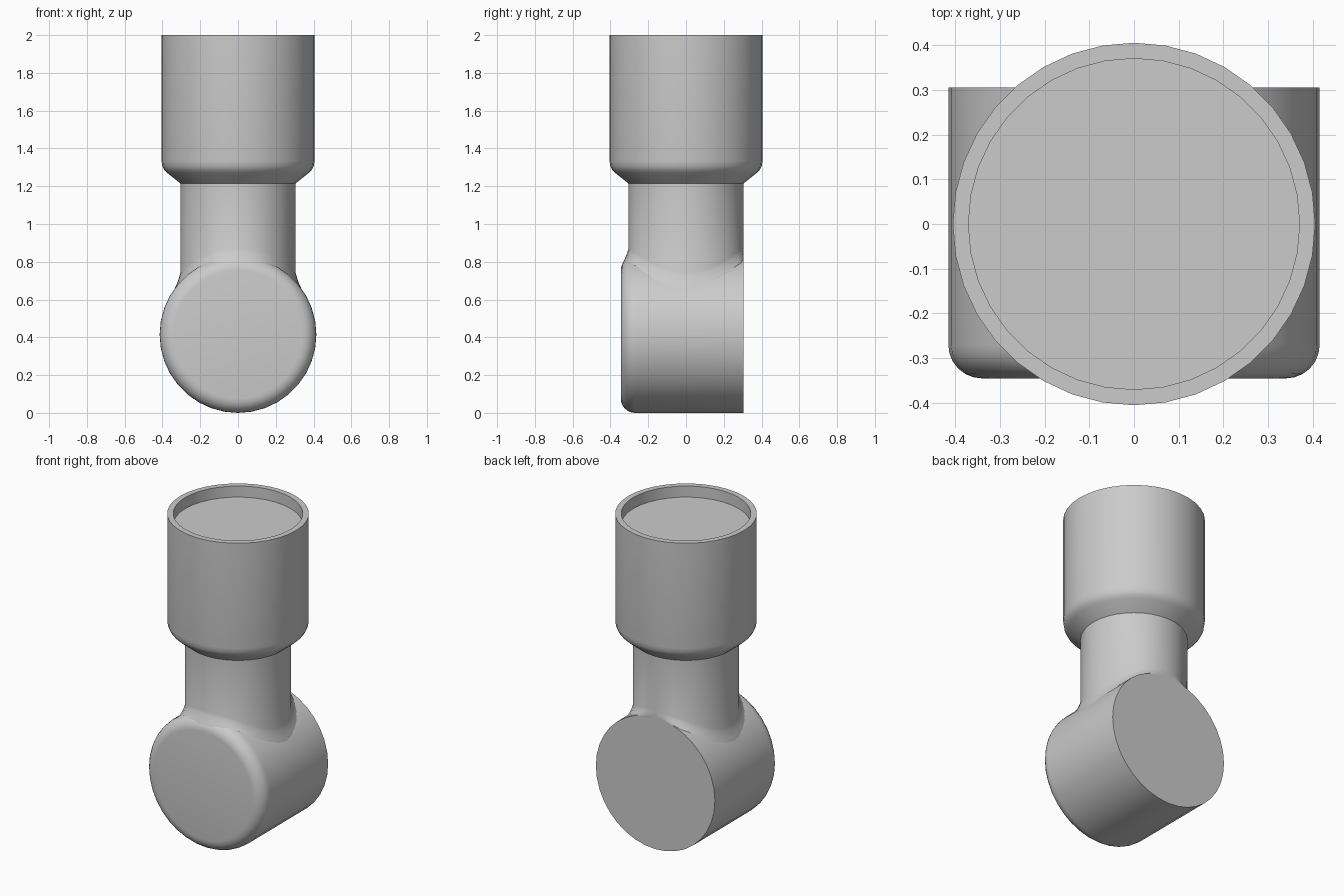
import bpy, bmesh
from math import sin, cos, pi, sqrt

if "Cube" in bpy.data.objects:
    bpy.data.objects.remove(bpy.data.objects["Cube"])

N = 36            # sides of every round section
R, ZC = 0.415, 0.415          # horizontal drum radius and axis height
FRONT, BACK, FIL = -0.345, 0.305, 0.075
NECK = 0.305


def skin(name, rings):
    """Join a list of vertex rings into a capped, smooth-shaded tube."""
    bm = bmesh.new()
    vs = [[bm.verts.new(p) for p in ring] for ring in rings]
    for a, b in zip(vs, vs[1:]):
        for i in range(N):
            j = (i + 1) % N
            bm.faces.new((a[i], a[j], b[j], b[i]))
    bm.faces.new(vs[0])
    bm.faces.new(vs[-1])
    bmesh.ops.recalc_face_normals(bm, faces=bm.faces)
    me = bpy.data.meshes.new(name)
    bm.to_mesh(me)
    bm.free()
    ob = bpy.data.objects.new(name, me)
    bpy.context.collection.objects.link(ob)
    bpy.ops.object.select_all(action='DESELECT')
    ob.select_set(True)
    bpy.context.view_layer.objects.active = ob
    bpy.ops.object.shade_smooth_by_angle(angle=0.6)


ANG = [2 * pi * i / N for i in range(N)]


def drum_top(x, y):
    """Height of the drum's upper surface, including its rounded front edge."""
    d = min(max(0, FRONT + FIL - y), FIL)
    r = R - FIL + sqrt(FIL * FIL - d * d)
    return ZC + sqrt(max(0, r * r - x * x))


# horizontal drum: flat back, rounded front edge
profile = [(R, BACK)]
for k in range(7):
    a = k / 6 * pi / 2
    profile.append((R - FIL + FIL * cos(a), FRONT + FIL - FIL * sin(a)))
skin("drum", [[(r * cos(a), y, ZC + r * sin(a)) for a in ANG] for r, y in profile])

# blended foot of the neck, following the drum surface
rings = [[(0.2 * cos(a), 0.2 * sin(a), ZC) for a in ANG]]
for k in range(6):
    t = 1 - k / 5
    r = NECK + 0.035 * t
    ring = []
    for a in ANG:
        x, y = r * cos(a), min(r * sin(a), BACK)
        lift = 0.045 * (1 - t) ** 2 - (0.008 if k == 0 else 0)
        ring.append((x, y, drum_top(x, y) + lift))
    rings.append(ring)

# neck, flared socket and recessed top
for r, z in [(NECK, 1.215), (0.375, 1.271), (0.39, 1.286), (0.401, 1.306),
             (0.405, 1.335), (0.405, 2.0), (0.37, 2.0), (0.37, 1.93)]:
    rings.append([(r * cos(a), r * sin(a), z) for a in ANG])
skin("neck_and_socket", rings)
